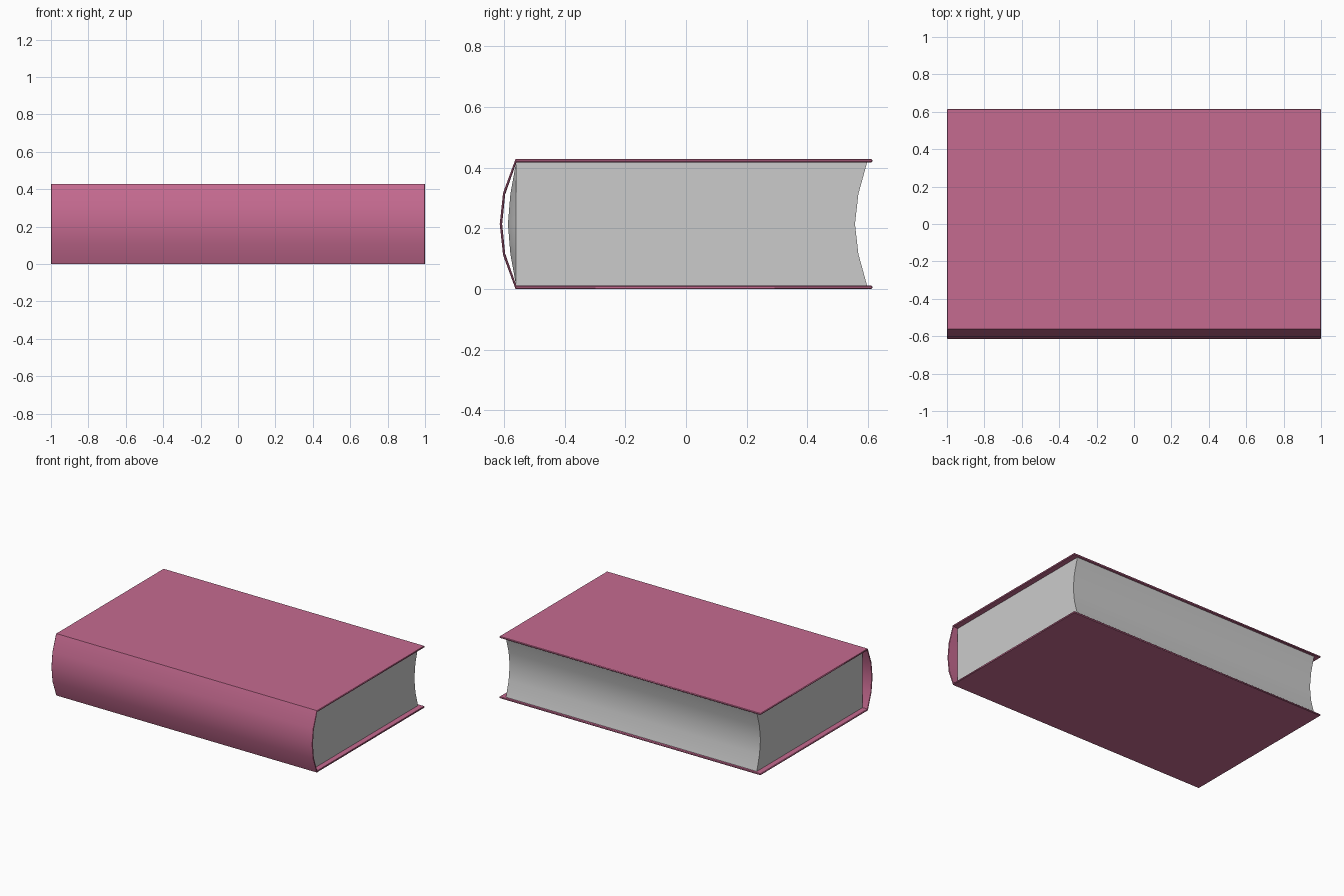
import bpy, bmesh, math

if "Cube" in bpy.data.objects:
    bpy.data.objects.remove(bpy.data.objects["Cube"])

L, H, HINGE, EDGE, T = 1.0, 0.428, -0.562, 0.614, 0.011


def arc(y_end, y_near, y_mid, z0, z1):
    """Five-point shallow curve running from z0 up to z1."""
    zs = [z0 + (z1 - z0) * f for f in (0, 0.26, 0.5, 0.74, 1)]
    return list(zip((y_end, y_near, y_mid, y_near, y_end), zs))


def loft(name, sections, bevel=0.0):
    """Skin (x, yz-profile) sections along x and close both ends."""
    bm = bmesh.new()
    rings = [[bm.verts.new((x, y, z)) for y, z in prof] for x, prof in sections]
    n = len(rings[0])
    for a, b in zip(rings, rings[1:]):
        for i in range(n):
            j = (i + 1) % n
            bm.faces.new((a[i], a[j], b[j], b[i]))
    bm.faces.new(rings[0])
    bm.faces.new(rings[-1])
    bmesh.ops.recalc_face_normals(bm, faces=bm.faces[:])
    mesh = bpy.data.meshes.new(name)
    bm.to_mesh(mesh)
    bm.free()
    obj = bpy.data.objects.new(name, mesh)
    bpy.context.collection.objects.link(obj)
    bpy.ops.object.select_all(action='DESELECT')
    obj.select_set(True)
    bpy.context.view_layer.objects.active = obj
    bpy.ops.object.shade_smooth_by_angle(angle=math.radians(50))
    if bevel:
        mod = obj.modifiers.new("soft_edges", 'BEVEL')
        mod.width, mod.segments = bevel, 1
        mod.limit_method, mod.angle_limit = 'ANGLE', math.radians(80)
    return obj


# cover: two boards joined by the rounded spine, one C-shaped profile
outer = [(EDGE, 0)] + arc(HINGE, -0.603, -EDGE, 0, H) + [(EDGE, H)]
inner = [(EDGE, T)] + arc(HINGE + 0.003, -0.596, -0.606, T, H - T) + [(EDGE, H - T)]
profile = outer + inner[::-1]
cover = loft("cover", [(-L, profile), (L, profile)], bevel=0.003)
mat = bpy.data.materials.new("cover_cloth")
mat.diffuse_color = (0.56, 0.145, 0.28, 1)
mat.use_nodes = True
mat.node_tree.nodes["Principled BSDF"].inputs["Base Color"].default_value = mat.diffuse_color
cover.data.materials.append(mat)

# pages: set in from the cover ends, hollow fore edge, back bulging to the spine
z0, z1 = T - 0.001, H - T + 0.001
fore = arc(0.597, 0.568, 0.557, z0, z1)
flat = fore + arc(-0.56, -0.56, -0.56, z0, z1)[::-1]
full = fore + arc(-0.56, -0.579, -0.587, z0, z1)[::-1]
e = L - 0.04
loft("pages", [(-e, flat), (-e + 0.04, full), (e - 0.04, full), (e, flat)])
